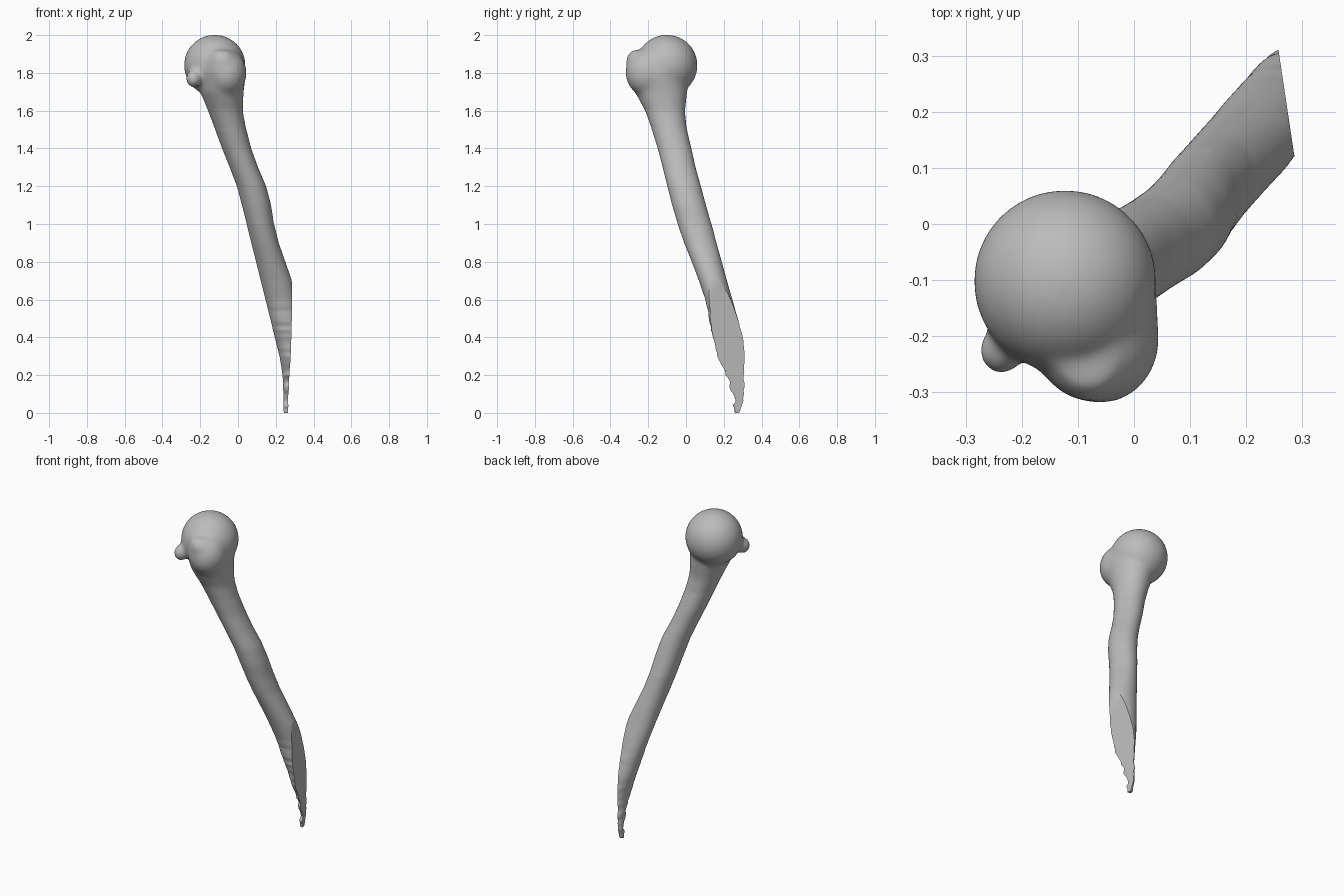
import bpy, bmesh, math, random
from mathutils import Vector, Matrix

if "Cube" in bpy.data.objects:
    bpy.data.objects.remove(bpy.data.objects["Cube"])

random.seed(4)
bone_grey = bpy.data.materials.new("bone_grey")
bone_grey.diffuse_color = (0.5, 0.5, 0.5, 1)
bone_grey.use_nodes = True
bone_grey.node_tree.nodes["Principled BSDF"].inputs["Base Color"].default_value = bone_grey.diffuse_color

# Shaft stations: z, x min, x max, y min, y max
STATIONS = [
    (0.0, .241, .272, .262, .288), (.1, .240, .288, .250, .311),
    (.2, .236, .300, .212, .307), (.3, .220, .330, .165, .315),
    (.4, .195, .345, .142, .302), (.5, .170, .330, .122, .275),
    (.6, .145, .310, .102, .246), (.7, .120, .286, .068, .217),
    (.8, .095, .251, .030, .190), (.9, .070, .216, -.010, .162),
    (1.0, .045, .191, -.045, .136), (1.1, .020, .176, -.075, .107),
    (1.2, -.007, .150, -.100, .080), (1.3, -.045, .107, -.125, .052),
    (1.4, -.085, .071, -.151, .030), (1.5, -.122, .045, -.182, .006),
    (1.6, -.160, .026, -.218, -.004), (1.7, -.200, .030, -.272, .008),
    (1.8, -.200, .044, -.315, .000), (1.88, -.175, .020, -.318, -.03),
    (1.92, -.15, -.02, -.29, -.08),
]


def station(z):
    """Interpolated shaft extents at a height."""
    for a, b in zip(STATIONS, STATIONS[1:]):
        if z <= b[0]:
            t = (z - a[0]) / (b[0] - a[0])
            return [p + (q - p) * t for p, q in zip(a[1:], b[1:])]
    return list(STATIONS[-1][1:])


def add_ball(bm, centre, radii, segs=48):
    m = Matrix.Translation(centre) @ Matrix.Diagonal((*radii, 1))
    bmesh.ops.create_uvsphere(bm, u_segments=segs, v_segments=segs // 2,
                              radius=1, matrix=m)


bm = bmesh.new()

# Shaft with a ragged broken tip
N, rings = 40, []
for k in range(97):
    z = k * .02
    x0, x1, y0, y1 = station(z)
    if z < .55:
        rag = .012 if z < .24 else .004
        y0 += random.uniform(-rag, rag)
        y1 += random.uniform(-rag, rag) * .4
    ring = []
    for i in range(N):
        a = 2 * math.pi * i / N
        ring.append(bm.verts.new(((x0 + x1) / 2 + (x1 - x0) / 2 * math.cos(a),
                                  (y0 + y1) / 2 + (y1 - y0) / 2 * math.sin(a), z)))
    rings.append(ring)
for lo, hi in zip(rings, rings[1:]):
    for i in range(N):
        j = (i + 1) % N
        bm.faces.new((lo[i], lo[j], hi[j], hi[i]))
bm.faces.new(rings[0][::-1])
bm.faces.new(rings[-1])

# Round head, large tubercle and small tubercle
add_ball(bm, (-.123, -.102, 1.84), (.164, .164, .163))
add_ball(bm, (-.060, -.205, 1.80), (.106, .116, .125))
add_ball(bm, (-.236, -.225, 1.77), (.042, .045, .050))

raw = bpy.data.meshes.new("raw_bone")
bm.to_mesh(raw)
bm.free()
bone = bpy.data.objects.new("arm_bone", raw)
bpy.context.collection.objects.link(bone)

# Fuse the parts into one skin
fuse = bone.modifiers.new("fuse", 'REMESH')
fuse.mode = 'VOXEL'
fuse.voxel_size = .007
dg = bpy.context.evaluated_depsgraph_get()
skin = bpy.data.meshes.new_from_object(bone.evaluated_get(dg))
bone.modifiers.clear()

# Blend the upper end softly, keep the broken tip crisp
bm = bmesh.new()
bm.from_mesh(skin)
for limit, count in ((.45, 6), (1.0, 12), (1.5, 16)):
    soft = [v for v in bm.verts if v.co.z > limit]
    for _ in range(count):
        bmesh.ops.smooth_vert(bm, verts=soft, factor=.5, use_axis_x=True,
                              use_axis_y=True, use_axis_z=True)

# Flat slanted break face down the lower side
normal = Vector((1, .15, 0))
cut = bmesh.ops.bisect_plane(bm, geom=bm.verts[:] + bm.edges[:] + bm.faces[:],
                             plane_co=normal * (.304 / normal.length_squared),
                             plane_no=normal.normalized(), clear_outer=True)
rim = [e for e in cut["geom_cut"] if isinstance(e, bmesh.types.BMEdge)]
bmesh.ops.holes_fill(bm, edges=rim, sides=0)
bmesh.ops.recalc_face_normals(bm, faces=bm.faces[:])
bm.to_mesh(skin)
bm.free()

bone.data = skin
skin.materials.clear()
skin.materials.append(bone_grey)
bpy.data.meshes.remove(raw)
bpy.context.view_layer.objects.active = bone
bone.select_set(True)
bpy.ops.object.shade_smooth_by_angle(angle=math.radians(40))
